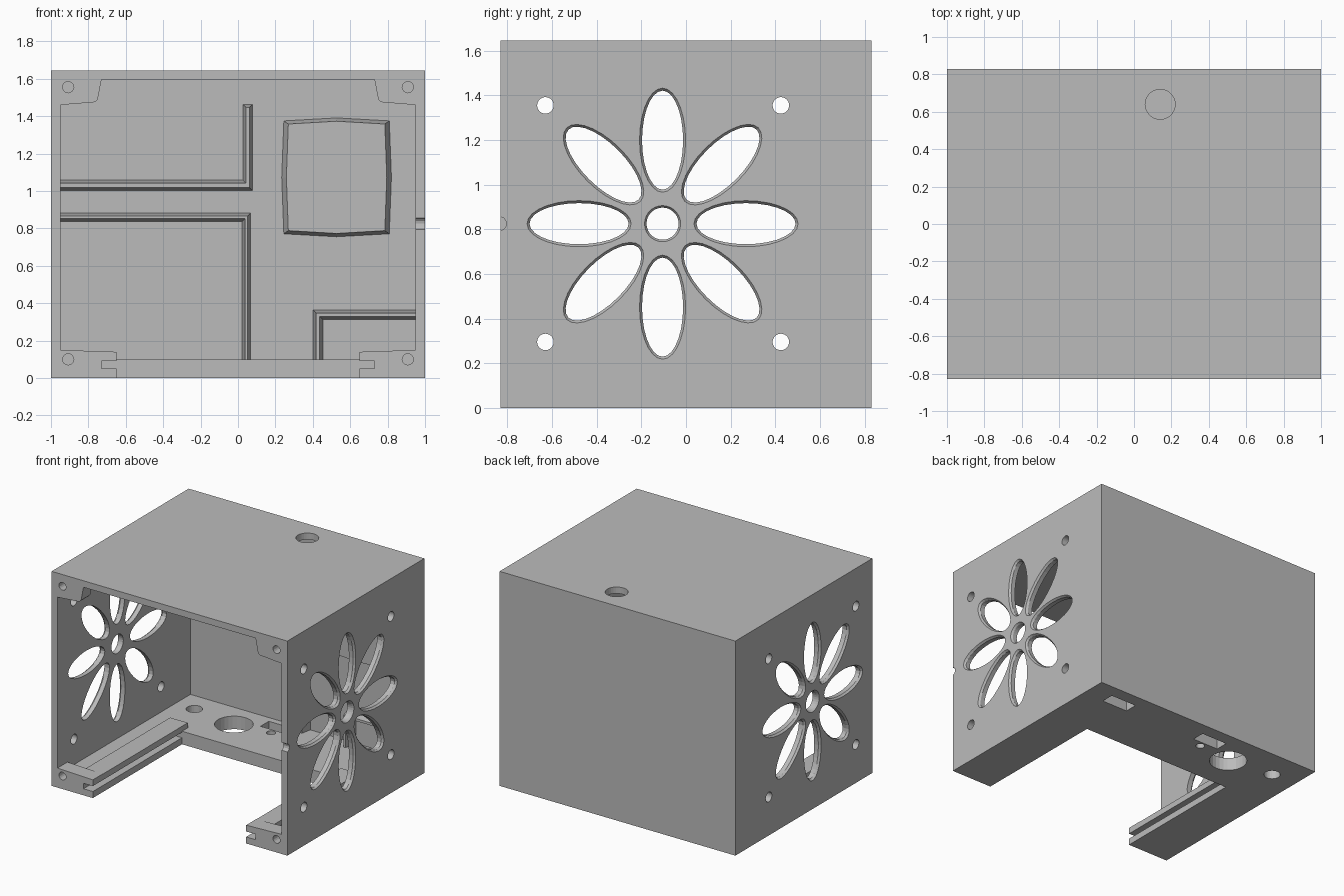
import bpy, bmesh
from math import sin, cos, pi, radians

if "Cube" in bpy.data.objects:
    bpy.data.objects.remove(bpy.data.objects["Cube"])

GREY = (0.5, 0.5, 0.5, 1)
grey = bpy.data.materials.new("light_grey_plastic")
grey.use_nodes = True
grey.diffuse_color = GREY
grey.node_tree.nodes["Principled BSDF"].inputs["Base Color"].default_value = GREY

W, D, H, WALL, FLOOR = 1.0, 0.83, 1.645, 0.05, 0.1
BACK = D - WALL          # inner face of the back wall


def loft(bm, rings):
    """Closed solid through rings that share a point count."""
    loops = [[bm.verts.new(p) for p in ring] for ring in rings]
    n = len(loops[0])
    for a, b in zip(loops, loops[1:]):
        for i in range(n):
            j = (i + 1) % n
            bm.faces.new((a[i], a[j], b[j], b[i]))
    bm.faces.new(loops[0][::-1])
    bm.faces.new(loops[-1])


def box(bm, x, y, z):
    loft(bm, [[(x[0], y[0], h), (x[1], y[0], h), (x[1], y[1], h), (x[0], y[1], h)] for h in z])


def oval(a, b, turn=0, centre=(0, 0), n=28):
    """Flat ellipse outline as (u, v) pairs."""
    pts = []
    for i in range(n):
        t = 2 * pi * i / n
        u, v = a * cos(t), b * sin(t)
        pts.append((centre[0] + u * cos(turn) - v * sin(turn),
                    centre[1] + u * sin(turn) + v * cos(turn)))
    return pts


def drill_z(bm, pts, z0, z1):
    loft(bm, [[(u, v, z) for u, v in pts] for z in (z0, z1)])


def make(name, bm):
    bmesh.ops.recalc_face_normals(bm, faces=bm.faces[:])
    mesh = bpy.data.meshes.new(name)
    bm.to_mesh(mesh)
    bm.free()
    mesh.materials.append(grey)
    obj = bpy.data.objects.new(name, mesh)
    bpy.context.collection.objects.link(obj)
    return obj


def cut(obj, cutter):
    """Subtract the cutter and bake the result."""
    mod = obj.modifiers.new("cut", "BOOLEAN")
    mod.operation, mod.solver, mod.object = "DIFFERENCE", "EXACT", cutter
    bpy.context.view_layer.update()
    deps = bpy.context.evaluated_depsgraph_get()
    mesh = bpy.data.meshes.new_from_object(obj.evaluated_get(deps))
    obj.modifiers.clear()
    obj.data = mesh


def cut_once(obj, bm):
    cutter = make("cutter", bm)
    cut(obj, cutter)
    bpy.data.objects.remove(cutter)


# Housing: box with an open front
bm = bmesh.new()
box(bm, (-W, W), (-D, D), (0, H))
housing = make("housing", bm)
bm = bmesh.new()
box(bm, (-W + WALL, W - WALL), (-D - 0.1, BACK), (FLOOR, H - WALL))
cut_once(housing, bm)

# Floor opening for a sliding panel, then the groove that holds the panel
bm = bmesh.new()
box(bm, (-0.65, 0.65), (-D - 0.1, 0.25), (-0.1, FLOOR + 0.1))
cut_once(housing, bm)
bm = bmesh.new()
box(bm, (-0.73, 0.73), (-D - 0.1, 0.25), (0.05, 0.092))
cut_once(housing, bm)

# Side vents: flower of petals with flared rims, and four screw holes
FY, FZ = -0.105, 0.825
bm = bmesh.new()
for side in (-1, 1):
    def vent(a, b, turn, centre, flare):
        steps = ((W - WALL - 0.03, 0), (W - 0.015, 0), (W + 0.005, flare))
        loft(bm, [[(side * x, u, v) for u, v in oval(a + g, b + g, turn, centre)]
                  for x, g in steps])
    for k in range(8):
        t = radians(45 * k)
        vent(0.222, 0.092, t, (FY + 0.374 * cos(t), FZ + 0.374 * sin(t)), 0.015)
    vent(0.072, 0.072, 0, (FY, FZ), 0.012)
    for y in (-0.63, 0.425):
        for z in (0.295, 1.355):
            vent(0.037, 0.037, 0, (y, z), 0)
# Small notch in the front edge of one side
loft(bm, [[(x, u, v) for u, v in oval(0.025, 0.03, 0, (-D, FZ), 12)] for x in (0.9, 1.1)])
# Cable hole in the roof
drill_z(bm, oval(0.08, 0.08, 0, (0.14, 0.64)), H - 0.1, H + 0.1)
# Round and rectangular ports in the rear floor
for x, y, r in ((-0.42, 0.55, 0.135), (-0.79, 0.6, 0.058), (-0.13, 0.585, 0.032)):
    drill_z(bm, oval(r, r, 0, (x, y)), -0.1, FLOOR + 0.05)
for x in (-0.14, 0.71):
    box(bm, (x - 0.11, x + 0.11), (0.63, 0.73), (-0.1, FLOOR + 0.05))
cut_once(housing, bm)

# Corner tabs for the front cover, mirrored left and right
bm = bmesh.new()
for s in (-1, 1):
    for z in (0.1, 1.555):
        loft(bm, [[(s * 0.908 + u, y, z + v) for u, v in oval(0.03, 0.03, 0, n=16)]
                  for y in (-D - 0.05, -D + 0.09)])
screw_holes = make("screw_hole_cutter", bm)
for s, label in ((1, "left"), (-1, "right")):
    inner = W - WALL
    outline = [(inner, H - WALL), (inner, 1.46), (0.765, 1.475), (0.75, 1.49), (0.73, H - WALL)]
    bm = bmesh.new()
    loft(bm, [[(s * x, y, z) for x, z in outline] for y in (-D, -D + 0.11)])
    cut(make("upper_tab_" + label, bm), screw_holes)
    outline = [(inner, 0.092), (inner, 0.15), (0.65, 0.14), (0.65, 0.092)]
    bm = bmesh.new()
    loft(bm, [[(s * x, y, z) for x, z in outline] for y in (-D, -D + 0.12)])
    cut(make("lower_tab_" + label, bm), screw_holes)
    # Rail above the panel groove
    bm = bmesh.new()
    box(bm, sorted((s * 0.65, s * 0.8)), (-D + 0.12, 0.32), (0.092, 0.138))
    make("panel_rail_" + label, bm)
cut(housing, screw_holes)
bpy.data.objects.remove(screw_holes)


def ridge(bm, x0, x1, z0, z1, depth, slope=0.018):
    """Raised strip with sloping sides on the back wall."""
    rings = []
    for y, g in ((BACK + 0.01, 0), (BACK - depth, slope)):
        rings.append([(x0 + g, y, z0 + g), (x1 - g, y, z0 + g),
                      (x1 - g, y, z1 - g), (x0 + g, y, z1 - g)])
    loft(bm, rings)


# Dividers on the back wall: two bracket shapes and one corner bay
dividers = {
    "upper_divider": ((-0.97, 0.08, 1.0, 1.06), (0.025, 0.08, 1.0, 1.465)),
    "lower_divider": ((-0.97, 0.07, 0.835, 0.885), (0.02, 0.07, 0.08, 0.885)),
    "corner_bay": ((0.4, 0.97, 0.31, 0.365), (0.4, 0.455, 0.08, 0.365)),
}
for name, strips in dividers.items():
    bm = bmesh.new()
    for strip in strips:
        ridge(bm, *strip, 0.1 if name == "corner_bay" else 0.08)
    make(name, bm)

# Raised pad on the back wall, slightly bulged with sloping sides
bm = bmesh.new()
rings = []
for y, hx, hz in ((BACK + 0.01, 0.285, 0.32), (BACK - 0.08, 0.258, 0.3)):
    ring = [(-1, -0.95), (0, -1), (1, -0.95), (1.04, 0), (1, 0.95), (0, 1), (-1, 0.95), (-1.04, 0)]
    rings.append([(0.527 + u * hx, y, 1.073 + v * hz) for u, v in ring])
loft(bm, rings)
make("raised_pad", bm)
